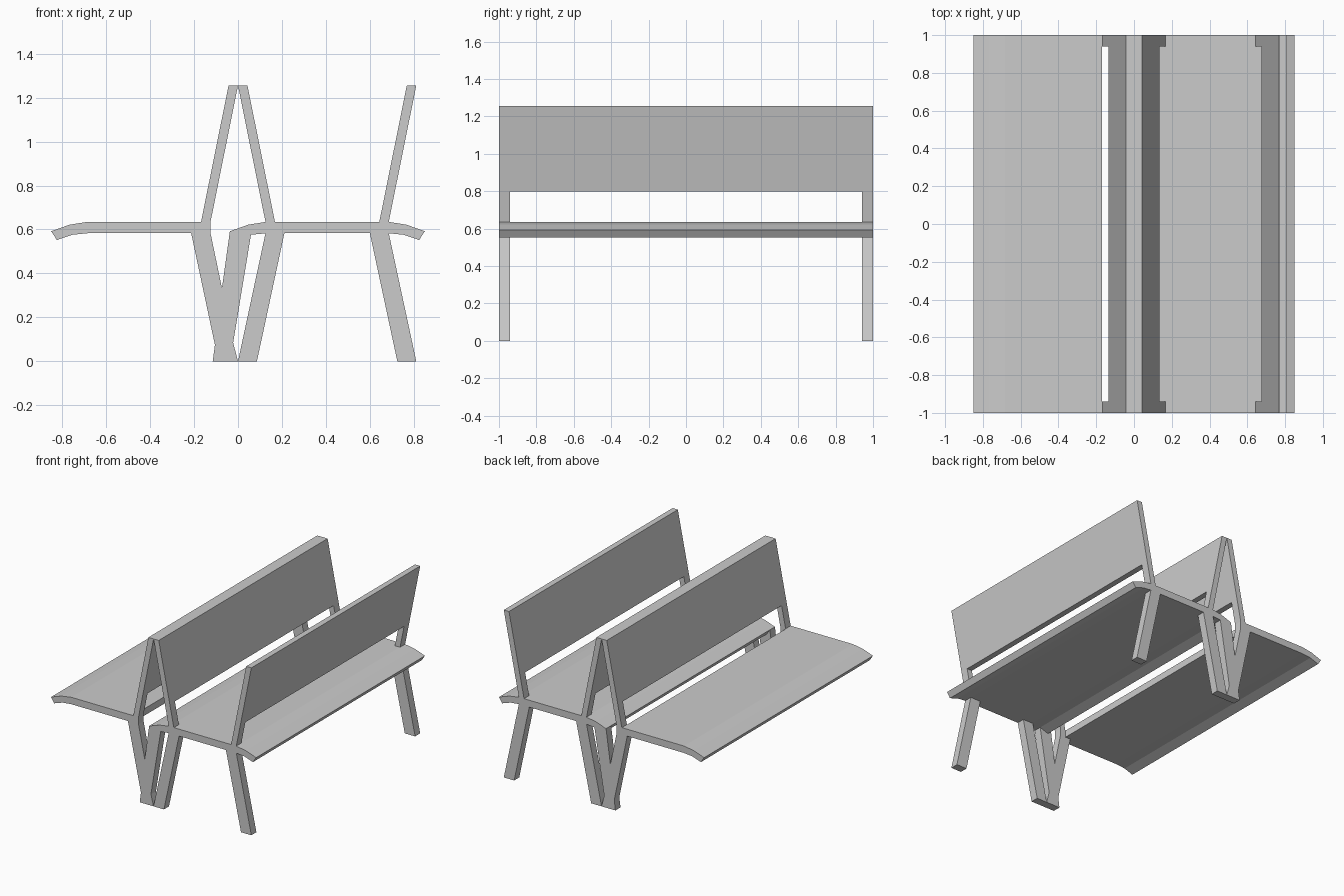
import bpy, bmesh

if "Cube" in bpy.data.objects:
    bpy.data.objects.remove(bpy.data.objects["Cube"])

FULL = [(-1.0, 1.0)]                     # full-length parts
ENDS = [(-1.0, -0.94), (0.94, 1.0)]      # frame parts at both ends


def extrude(name, profile, spans):
    """Extrude an (x, z) profile along y over each span."""
    bm = bmesh.new()
    for y0, y1 in spans:
        a = [bm.verts.new((x, y0, z)) for x, z in profile]
        b = [bm.verts.new((x, y1, z)) for x, z in profile]
        bm.faces.new(a)
        bm.faces.new(b[::-1])
        n = len(profile)
        for i in range(n):
            j = (i + 1) % n
            bm.faces.new((a[i], b[i], b[j], a[j]))
    bmesh.ops.recalc_face_normals(bm, faces=bm.faces[:])
    mesh = bpy.data.meshes.new(name)
    bm.to_mesh(mesh)
    bm.free()
    bpy.context.collection.objects.link(bpy.data.objects.new(name, mesh))


Z_BOT, Z_TOP, Z_PANEL, Z_MAX = 0.583, 0.635, 0.80, 1.255

# Rolled front edge of a seat, measured outward from where the curve starts
TOP_LIP = [(0.0, Z_TOP), (0.083, 0.622), (0.167, 0.592)]
BOT_LIP = [(0.141, 0.552), (0.071, 0.576), (0.0, Z_BOT)]
LIP = TOP_LIP + BOT_LIP

# Seats
left_lip = [(-0.683 - d, z) for d, z in LIP]
extrude("left_seat", left_lip + [(-0.17, Z_BOT), (-0.17, Z_TOP)], FULL)
right_lip = [(0.683 + d, z) for d, z in LIP]
inner_lip = [(0.13 - d, z) for d, z in LIP][::-1]
extrude("right_seat", right_lip + inner_lip, FULL)

# Leaning backrests: outer x at base and top, thickness direction
for name, base, top, w in (("left_back", -0.168, -0.043, 0.043),
                           ("middle_back", 0.168, 0.043, -0.043),
                           ("right_back", 0.643, 0.768, 0.043)):
    t = (Z_PANEL - Z_TOP) / (Z_MAX - Z_TOP)
    mid = base + (top - base) * t
    extrude(name + "_panel", [(mid, Z_PANEL), (mid + w, Z_PANEL),
                              (top + w, Z_MAX), (top, Z_MAX)], FULL)
    extrude(name + "_posts", [(base, Z_TOP), (base + w, Z_TOP),
                              (mid + w, Z_PANEL), (mid, Z_PANEL)], ENDS)

# Forked legs joining the left seat and the inner edge of the right seat
extrude("forked_legs", [(-0.17, Z_TOP), (-0.125, Z_TOP), (-0.125, Z_BOT),
                        (-0.073, 0.333), (-0.037, 0.592), (0.059, 0.576),
                        (-0.022, 0.085), (0.0, 0.0), (-0.115, 0.0),
                        (-0.105, 0.075), (-0.213, Z_BOT), (-0.17, Z_BOT)], ENDS)

# Straight slanted legs under the right seat
extrude("middle_legs", [(0.125, Z_BOT), (0.211, Z_BOT), (0.086, 0), (0, 0)], ENDS)
extrude("right_legs", [(0.6, Z_BOT), (0.686, Z_BOT), (0.811, 0), (0.725, 0)], ENDS)
